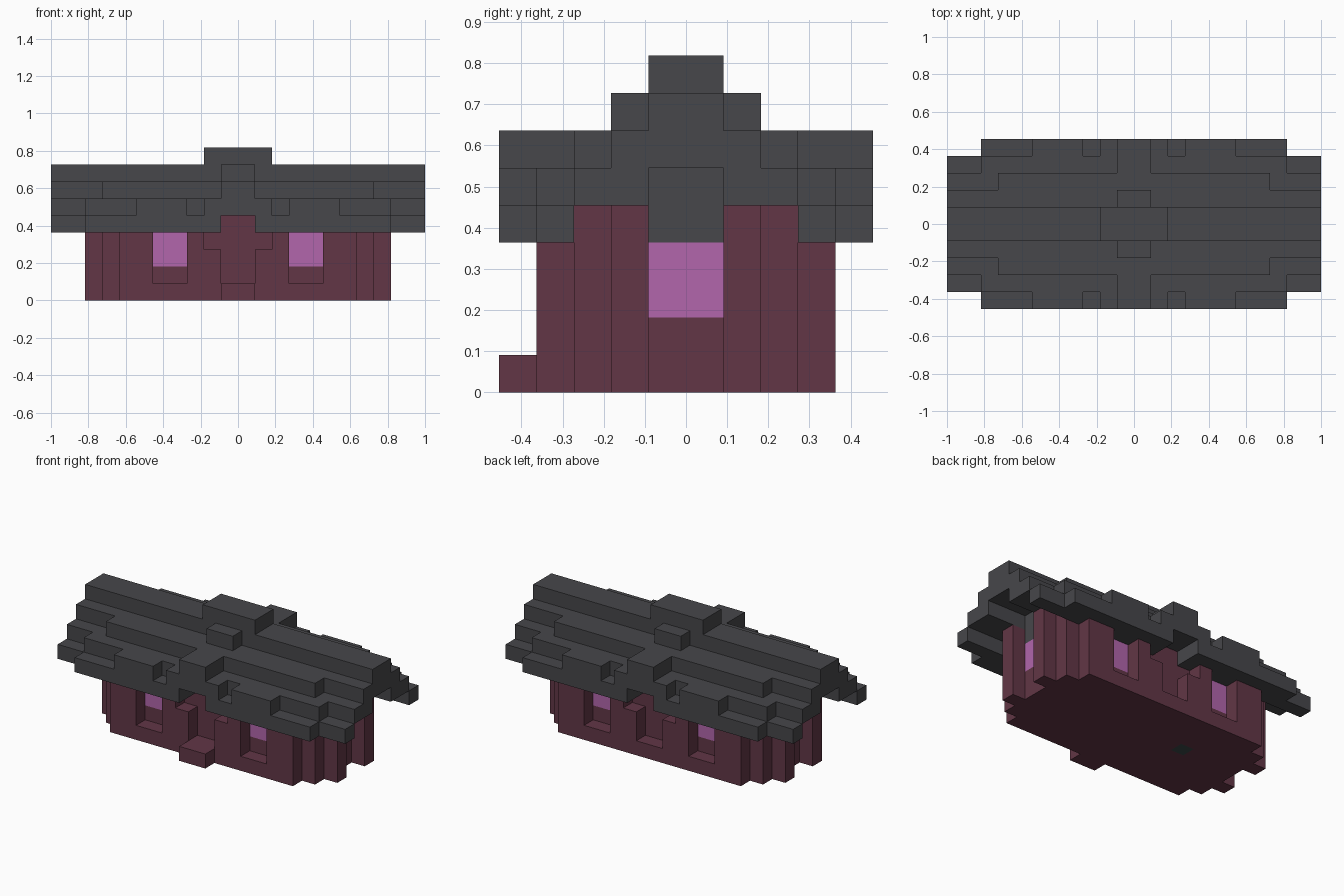
import bpy
import bmesh
from itertools import product
from mathutils import Vector

U = 1 / 11  # size of one block

if "Cube" in bpy.data.objects:
    bpy.data.objects.remove(bpy.data.objects["Cube"], do_unlink=True)


def material(name, colour):
    mat = bpy.data.materials.new(name)
    mat.use_nodes = True
    mat.diffuse_color = (*colour, 1)
    bsdf = next(n for n in mat.node_tree.nodes if n.type == "BSDF_PRINCIPLED")
    bsdf.inputs["Base Color"].default_value = (*colour, 1)
    bsdf.inputs["Roughness"].default_value = 0.9
    return mat


def box(x0, x1, y0, y1, z0, z1):
    return set(product(range(x0, x1), range(y0, y1), range(z0, z1)))


def four(*args):
    """A box in the +x +y quarter, mirrored to all four quarters."""
    return {(x if sx else -1 - x, y if sy else -1 - y, z)
            for x, y, z in box(*args) for sx in (0, 1) for sy in (0, 1)}


def build(name, cells, mat):
    """Skin a set of blocks with its outer faces and merge flat areas."""
    bm = bmesh.new()
    for cell in cells:
        for axis, side in product(range(3), (0, 1)):
            near = list(cell)
            near[axis] += 1 if side else -1
            if tuple(near) in cells:
                continue
            a, b = (axis + 1) % 3, (axis + 2) % 3
            corners = []
            for da, db in ((0, 0), (1, 0), (1, 1), (0, 1)):
                p = Vector(cell)
                p[axis] += side
                p[a] += da
                p[b] += db
                corners.append(bm.verts.new(p * U))
            bm.faces.new(corners if side else corners[::-1])
    bmesh.ops.remove_doubles(bm, verts=bm.verts, dist=U / 100)
    bmesh.ops.dissolve_limit(bm, angle_limit=0.01, verts=bm.verts, edges=bm.edges)
    mesh = bpy.data.meshes.new(name)
    bm.to_mesh(mesh)
    bm.free()
    mesh.materials.append(mat)
    obj = bpy.data.objects.new(name, mesh)
    bpy.context.collection.objects.link(obj)


wall_mat = material("maroon_wall", (0.122, 0.037, 0.061))
roof_mat = material("charcoal_roof", (0.063, 0.063, 0.069))
glass_mat = material("violet_window", (0.445, 0.133, 0.413))
tile_mat = material("dark_floor_tile", (0.045, 0.065, 0.065))

# Window panes and the single odd tile in the floor
long_windows = four(3, 5, 2, 3, 2, 4)
end_windows = four(7, 8, 0, 1, 2, 4)
tile = box(-4, -3, 0, 1, 0, 1)

# Walls with stepped corners, end pillars and recessed openings
walls = four(0, 7, 0, 4, 0, 4) | four(0, 8, 0, 3, 0, 4)
walls |= four(8, 9, 1, 2, 0, 5) | four(0, 8, 1, 3, 4, 5)
walls -= four(3, 5, 3, 4, 1, 4)   # window recesses
walls -= four(0, 1, 3, 4, 1, 4)   # door recesses
walls -= four(1, 2, 3, 4, 3, 4)   # side niches of the doors
walls -= long_windows | end_windows | tile

# Eaves, open above the doors
roof = four(1, 9, 3, 5, 4, 5) | four(9, 11, 3, 4, 4, 5)
# Second tier, notched beside the dormers
roof |= four(0, 6, 1, 5, 5, 6) | four(6, 9, 1, 4, 5, 6) | four(9, 11, 1, 3, 5, 6)
roof -= four(2, 3, 4, 5, 5, 6)
# Third tier with dormer tops
roof |= four(0, 8, 0, 3, 6, 7) | four(8, 11, 0, 2, 6, 7) | four(0, 1, 3, 5, 6, 7)
# Ridge, its side blocks and the raised cap
roof |= four(0, 11, 0, 1, 7, 8) | four(0, 1, 1, 2, 7, 8) | four(0, 2, 0, 1, 8, 9)
# Gable infill over the end windows
roof |= four(0, 8, 0, 1, 4, 6)

build("walls", walls, wall_mat)
build("door_step", box(-1, 1, -5, -4, 0, 1), wall_mat)
build("roof", roof, roof_mat)
build("long_side_windows", long_windows, glass_mat)
build("end_windows", end_windows, glass_mat)
build("floor_tile", tile, tile_mat)
